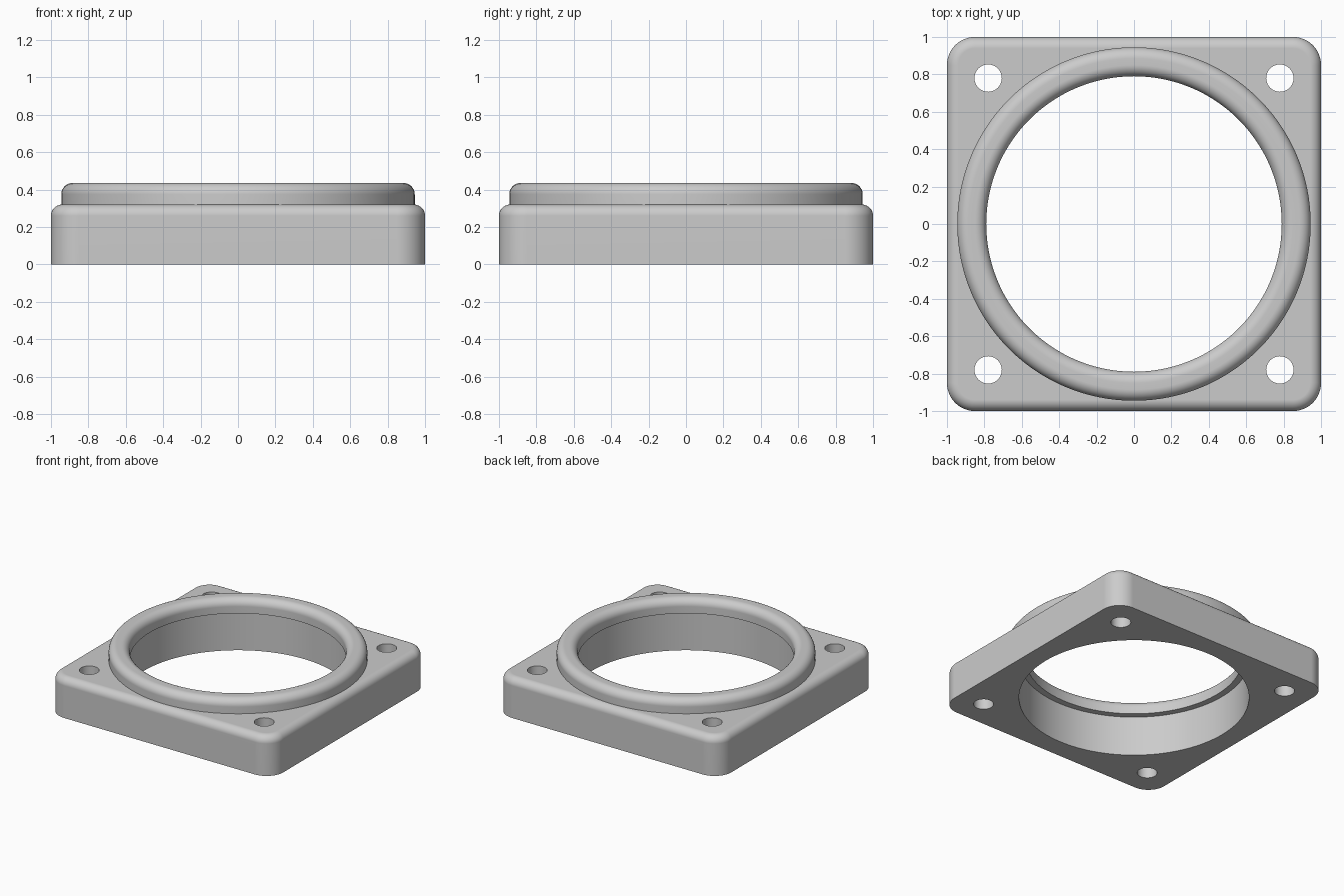
import bpy, bmesh
from math import radians, sin, cos, pi

cube = bpy.data.objects.get("Cube")
if cube:
    bpy.data.objects.remove(cube, do_unlink=True)

PLATE_TOP, RING_TOP = 0.32, 0.435
BORE, LIP, RING = 0.84, 0.79, 0.945
FILLET, CORNER = 0.06, 0.15

grey = bpy.data.materials.new("plain grey")
grey.use_nodes = True
colour = (0.6, 0.6, 0.6, 1)
grey.diffuse_color = colour
grey.node_tree.nodes["Principled BSDF"].inputs["Base Color"].default_value = colour


def make_object(name, bm):
    bmesh.ops.recalc_face_normals(bm, faces=bm.faces)
    mesh = bpy.data.meshes.new(name)
    bm.to_mesh(mesh)
    bm.free()
    obj = bpy.data.objects.new(name, mesh)
    bpy.context.collection.objects.link(obj)
    obj.data.materials.append(grey)
    return obj


def activate(obj):
    bpy.ops.object.select_all(action='DESELECT')
    obj.select_set(True)
    bpy.context.view_layer.objects.active = obj


def smooth(obj):
    activate(obj)
    bpy.ops.object.shade_smooth_by_angle(angle=radians(30))
    mod = obj.modifiers.new("flat face normals", 'WEIGHTED_NORMAL')
    mod.keep_sharp = True


def add_cylinder(bm, x, y, radius, sides):
    made = bmesh.ops.create_cone(bm, cap_ends=True, segments=sides, radius1=radius,
                                 radius2=radius, depth=1)
    bmesh.ops.translate(bm, verts=made["verts"], vec=(x, y, 0.2))


# Square plate: round the upright corners, then the top rim
bm = bmesh.new()
bmesh.ops.create_cube(bm, size=1)
bmesh.ops.scale(bm, verts=bm.verts, vec=(2, 2, PLATE_TOP))
bmesh.ops.translate(bm, verts=bm.verts, vec=(0, 0, PLATE_TOP / 2))
upright = [e for e in bm.edges if abs(e.verts[0].co.z - e.verts[1].co.z) > 0.1]
bmesh.ops.bevel(bm, geom=upright, offset=CORNER, segments=12, profile=0.5, affect='EDGES')
rim = [e for e in bm.edges if all(v.co.z > PLATE_TOP - 0.001 for v in e.verts)]
bmesh.ops.bevel(bm, geom=rim, offset=FILLET, segments=8, profile=0.5, affect='EDGES')
plate = make_object("square_plate", bm)

# Central bore and four bolt holes
bm = bmesh.new()
add_cylinder(bm, 0, 0, BORE, 128)
for x in (-0.78, 0.78):
    for y in (-0.78, 0.78):
        add_cylinder(bm, x, y, 0.073, 40)
cutter = make_object("hole_cutter", bm)
cutter.hide_render = True
cut = plate.modifiers.new("holes", 'BOOLEAN')
cut.operation = 'DIFFERENCE'
cut.solver = 'EXACT'
cut.object = cutter
activate(plate)
bpy.ops.object.modifier_apply(modifier=cut.name)
bpy.data.objects.remove(cutter, do_unlink=True)
smooth(plate)

# Raised ring with an inward lip and rounded top edges
profile = [(RING, 0.3), (BORE + 0.03, 0.3), (BORE + 0.02, PLATE_TOP), (LIP, PLATE_TOP)]
arc = [i * pi / 16 for i in range(9)]
profile += [(LIP + FILLET * (1 - cos(a)), RING_TOP - FILLET * (1 - sin(a))) for a in arc]
profile += [(RING - FILLET * (1 - sin(a)), RING_TOP - FILLET * (1 - cos(a))) for a in arc]
bm = bmesh.new()
verts = [bm.verts.new((r, 0, z)) for r, z in profile]
edges = [bm.edges.new((verts[i - 1], verts[i])) for i in range(len(verts))]
bmesh.ops.spin(bm, geom=verts + edges, cent=(0, 0, 0), axis=(0, 0, 1),
               angle=2 * pi, steps=128, use_merge=True)
bmesh.ops.remove_doubles(bm, verts=bm.verts, dist=0.0001)
smooth(make_object("raised_ring", bm))
